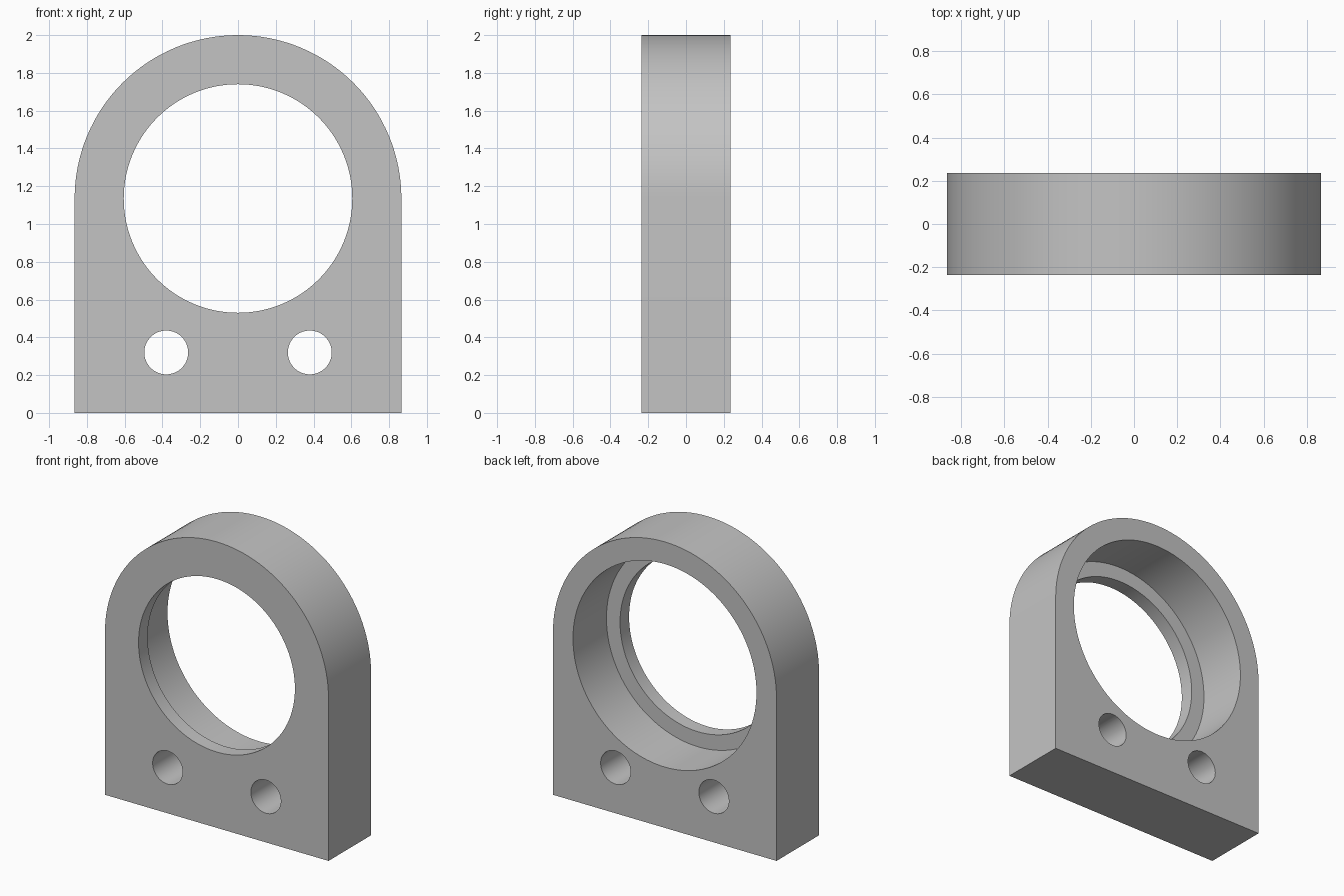
import bpy, bmesh, math
from mathutils import Matrix

cube = bpy.data.objects.get("Cube")
if cube:
    bpy.data.objects.remove(cube, do_unlink=True)

RADIUS = 0.865        # arch radius and half width
CENTRE = 2 - RADIUS   # height of the bore axis
HALF = 0.235          # half thickness
LIP = 0.1             # thickness of the retaining lip at the front

grey = bpy.data.materials.new("plain_grey")
grey.use_nodes = True
colour = (0.55, 0.55, 0.55, 1)
grey.diffuse_color = colour
grey.node_tree.nodes["Principled BSDF"].inputs["Base Color"].default_value = colour


def add_object(name, bm):
    bmesh.ops.recalc_face_normals(bm, faces=bm.faces)
    mesh = bpy.data.meshes.new(name)
    bm.to_mesh(mesh)
    bm.free()
    mesh.materials.append(grey)
    obj = bpy.data.objects.new(name, mesh)
    bpy.context.collection.objects.link(obj)
    return obj


def cutter(name, x, z, radius, front, back, sides):
    """Cylinder along y from front to back."""
    bm = bmesh.new()
    place = Matrix.Translation((x, (front + back) / 2, z)) @ Matrix.Rotation(math.pi / 2, 4, "X")
    bmesh.ops.create_cone(bm, cap_ends=True, segments=sides, radius1=radius,
                          radius2=radius, depth=back - front, matrix=place)
    obj = add_object(name, bm)
    obj.hide_render = True
    return obj


# Arched block: square foot with a half-round top, extruded along y
bm = bmesh.new()
steps = 64
outline = [(-RADIUS, 0), (RADIUS, 0)]
for i in range(steps + 1):
    a = math.pi * i / steps
    outline.append((RADIUS * math.cos(a), CENTRE + RADIUS * math.sin(a)))
face = bm.faces.new([bm.verts.new((x, -HALF, z)) for x, z in outline])
extruded = bmesh.ops.extrude_face_region(bm, geom=[face], use_keep_orig=True)
bmesh.ops.translate(bm, vec=(0, 2 * HALF, 0),
                    verts=[v for v in extruded["geom"] if isinstance(v, bmesh.types.BMVert)])
block = add_object("bearing_block", bm)

# Through bore, wider seat from the back, and two mounting holes
cutters = [
    cutter("bore_cutter", 0, CENTRE, 0.605, -0.5, 0.5, 128),
    cutter("seat_cutter", 0, CENTRE, 0.71, LIP - HALF, 0.5, 128),
]
for side, x in (("left", 0.38), ("right", -0.38)):
    cutters.append(cutter(side + "_hole_cutter", x, 0.32, 0.116, -0.5, 0.5, 64))

bpy.ops.object.select_all(action="DESELECT")
bpy.context.view_layer.objects.active = block
block.select_set(True)
for tool in cutters:
    mod = block.modifiers.new(tool.name, "BOOLEAN")
    mod.operation = "DIFFERENCE"
    mod.solver = "EXACT"
    mod.object = tool
    bpy.ops.object.modifier_apply(modifier=mod.name)
    bpy.data.objects.remove(tool, do_unlink=True)

# Smooth curved walls, sharp rims
bpy.ops.object.shade_smooth_by_angle(angle=math.radians(30))
